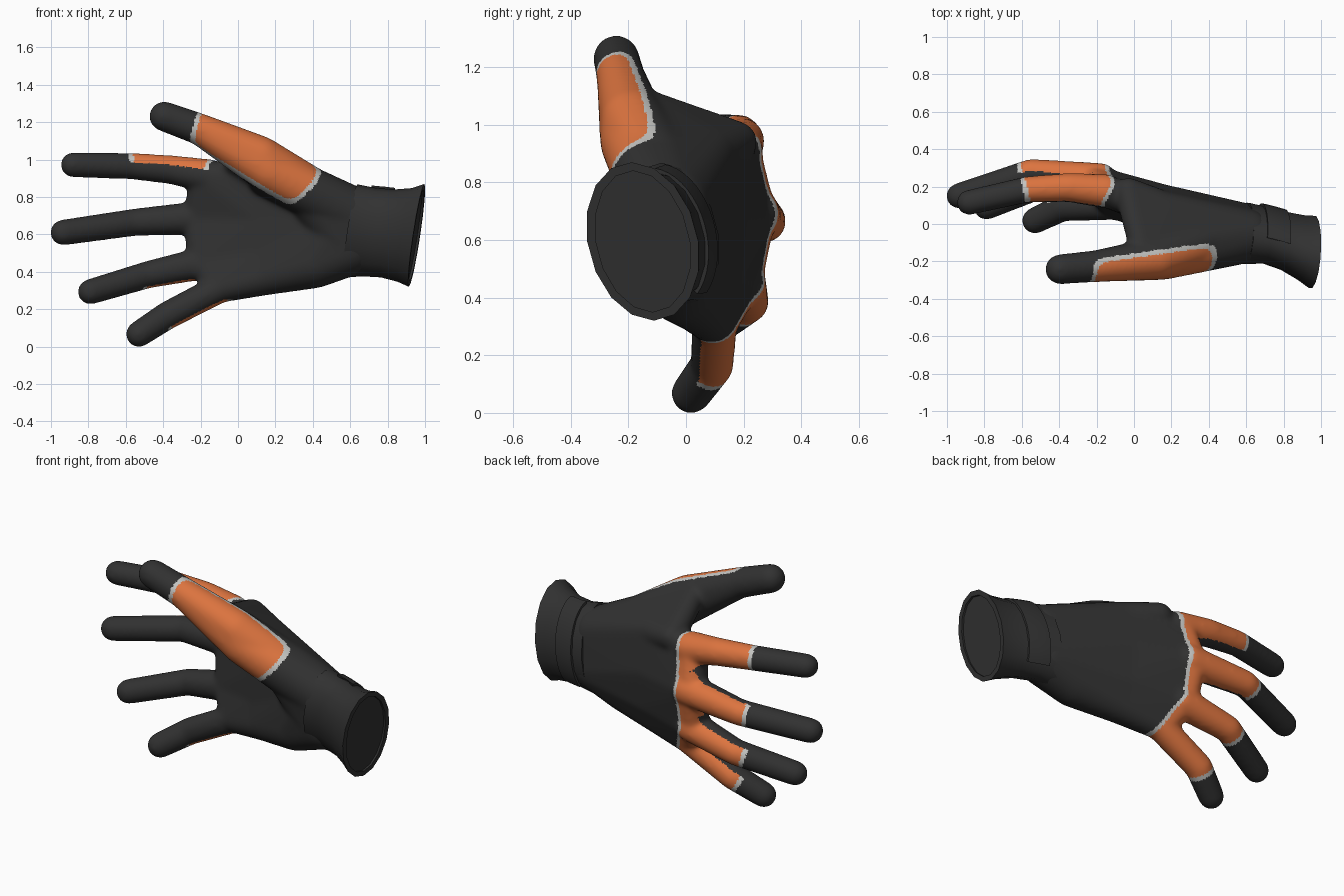
import bpy, bmesh, math
from mathutils import Vector, Matrix

cube = bpy.data.objects.get("Cube")
if cube:
    bpy.data.objects.remove(cube, do_unlink=True)


def material(name, r, g, b):
    m = bpy.data.materials.new(name)
    m.use_nodes = True
    m.diffuse_color = (r, g, b, 1)
    m.node_tree.nodes["Principled BSDF"].inputs["Base Color"].default_value = (r, g, b, 1)
    return m


DARK = material("charcoal fabric", 0.031, 0.031, 0.031)
ORANGE = material("orange padding", 0.72, 0.175, 0.05)
TRIM = material("pale grey trim", 0.55, 0.55, 0.53)


def make_object(name, bm, mats):
    me = bpy.data.meshes.new(name)
    bm.to_mesh(me)
    bm.free()
    ob = bpy.data.objects.new(name, me)
    bpy.context.collection.objects.link(ob)
    for m in mats:
        me.materials.append(m)
    return ob


def activate(ob):
    bpy.ops.object.select_all(action='DESELECT')
    ob.select_set(True)
    bpy.context.view_layer.objects.active = ob


def add_hull(target, balls):
    """Wrap a convex skin round a few balls (x, y, z, radius)."""
    bm = bmesh.new()
    for x, y, z, r in balls:
        bmesh.ops.create_icosphere(bm, subdivisions=3, radius=r + 0.004,
                                   matrix=Matrix.Translation((x, y, z)))
    points = [v.co.copy() for v in bm.verts]
    bm.clear()
    bmesh.ops.convex_hull(bm, input=[bm.verts.new(p) for p in points])
    inner = [v for v in bm.verts if not v.link_faces]
    bmesh.ops.delete(bm, geom=inner, context='VERTS')
    bmesh.ops.recalc_face_normals(bm, faces=bm.faces[:])
    tmp = bpy.data.meshes.new("hull")
    bm.to_mesh(tmp)
    bm.free()
    target.from_mesh(tmp)
    bpy.data.meshes.remove(tmp)


# Fingers: joints from knuckle to tip, padding direction, padding reach
# round the finger, padding end along the last bone
FINGERS = {
    "index": ([(-.15, .175, .91, .088), (-.35, .195, .945, .074), (-.57, .185, .965, .067),
               (-.882, .115, .972, .064)], (0, .6, .8), .022, 0),
    "middle": ([(-.18, .235, .69, .088), (-.55, .275, .665, .07), (-.935, .15, .61, .066)],
               (0, 1, -.15), 0, .08),
    "ring": ([(-.17, .19, .45, .085), (-.48, .215, .385, .07), (-.79, .09, .293, .065)],
             (0, .85, -.5), .003, .12),
    "little": ([(-.1, .1, .31, .075), (-.38, .09, .165, .072), (-.53, .018, .067, .067)],
               (0, .75, -.65), 0, .12),
}
THUMB = [(.38, -.09, .83, .13), (.12, -.185, 1.015, .108), (-.2, -.225, 1.16, .082),
         (-.395, -.242, 1.231, .077)]
THENAR = (.16, -.18, .94, .115)
WRIST = [(.6, -.063, .715, .143), (.6, -.037, .525, .143)]
# Palm rows from thumb side to little finger side
MIDDLE_ROW = [(.15, .08, .89, .095), (.14, .1, .68, .112), (.14, .085, .49, .108),
              (.15, .045, .375, .097)]
FRONT_ROW = [(-.18, .18, .91, .075), (-.215, .235, .69, .075), (-.19, .185, .45, .075),
             (-.1, .1, .31, .073)]
HEEL = (.41, -.02, .445, .13)

# Hand: fingers, thumb, palm and thumb web merged into one skin
bm = bmesh.new()
for chain in [f[0] for f in FINGERS.values()] + [THUMB]:
    for a, b in zip(chain, chain[1:]):
        add_hull(bm, [a, b])
for i in range(3):
    add_hull(bm, MIDDLE_ROW[i:i + 2] + FRONT_ROW[i:i + 2])
    add_hull(bm, MIDDLE_ROW[i:i + 2] + WRIST)
add_hull(bm, WRIST + [HEEL, MIDDLE_ROW[3]])
add_hull(bm, WRIST + [THUMB[0]])
add_hull(bm, [THUMB[0], THUMB[1], THENAR])
add_hull(bm, [THUMB[1], THUMB[2], THENAR])
add_hull(bm, [WRIST[0], THUMB[0], MIDDLE_ROW[0], THENAR])
add_hull(bm, [THUMB[0], MIDDLE_ROW[0], (.05, -.18, 1.075, .06), (-.03, .175, .94, .07)])
hand = make_object("glove_hand", bm, [DARK, ORANGE, TRIM])
activate(hand)
mod = hand.modifiers.new("merge", 'REMESH')
mod.mode = 'VOXEL'
mod.voxel_size = 0.01
mod = hand.modifiers.new("soften", 'SMOOTH')
mod.factor = 0.5
mod.iterations = 30
for name in [m.name for m in hand.modifiers]:
    bpy.ops.object.modifier_apply(modifier=name)


def offset_from_chain(p, chain):
    """Shortest vector from the joint line to p."""
    offsets = []
    for a, b in zip(chain, chain[1:]):
        a, b = Vector(a[:3]), Vector(b[:3])
        t = max(0, min(1, (p - a).dot(b - a) / (b - a).length_squared))
        offsets.append(p - a.lerp(b, t))
    return min(offsets, key=lambda d: d.length)


def soft_min(values, k=45):
    return -math.log(sum(math.exp(-k * max(-1, v)) for v in values)) / k


def paint(p):
    """0 fabric, 1 padding, 2 trim."""
    width = 0.024
    # thumb pad, a rounded patch
    s = .012 + soft_min(((p.z - 1.075 + .6 * (p.x + .2)) / 1.17,
                         (p.z - .785 - .94 * (p.x - .28)) / 1.37,
                         .415 - p.x,
                         p.x + .21 - .3 * (p.z - 1.16),
                         min(-.193 + .14 * p.x, -.143) - p.y))
    if s > -width:
        return 1 if s > 0 else 2
    # finger backs
    d, (chain, aim, reach, along) = min(
        ((offset_from_chain(p, f[0]), f) for f in FINGERS.values()), key=lambda k: k[0].length)
    if d.dot(Vector(aim)) < -reach or p.y < -.05:
        return 0
    a, b = Vector(chain[-2][:3]), Vector(chain[-1][:3])
    end = along * (b - a).length - (p - a).dot((b - a).normalized())
    start = (-.155 + .5 * max(0, .45 - p.z)
             + max(0, p.z - .75) * (.12 + 2.5 * min(0, p.y - .2)))
    s = min(start - p.x, end)
    return 1 if s > 0 else 2 if s > -width else 0


for f in hand.data.polygons:
    f.material_index = paint(f.center)

# Cuff: slanted oval rings (x, y, z, half width, half height)
RINGS = [(.6, -.05, .618, .163, .25), (.7, -.06, .612, .15, .236), (.8, -.09, .605, .155, .235),
         (.89, -.125, .597, .172, .25), (.955, -.15, .595, .193, .275)]


def ring_point(ring, angle, grow=0):
    x, y, z, ry, rz = ring
    dz = (rz + grow) * math.sin(angle)
    dy = (ry + grow) * math.cos(angle) - .14 * dz
    return (x + .165 * dz + .1 * dy, y + dy, z + dz)


def loft(bm, rows, closed):
    n = len(rows[0])
    rows = [[bm.verts.new(p) for p in row] for row in rows]
    for a, b in zip(rows, rows[1:]):
        for i in range(n if closed else n - 1):
            j = (i + 1) % n
            bm.faces.new((a[i], a[j], b[j], b[i]))
    return rows


SIDES = 16
angles = [math.tau * i / SIDES for i in range(SIDES)]
bm = bmesh.new()
rows = [[ring_point(r, a) for a in angles] for r in RINGS]
lip = RINGS[-1]
sunk = (lip[0] - .012,) + lip[1:]
rows += [[ring_point(r, a, -.03) for a in angles] for r in (lip, sunk)]
rows = loft(bm, rows, True)
bm.faces.new(rows[-1])
bm.faces.new(rows[0])
bmesh.ops.recalc_face_normals(bm, faces=bm.faces[:])
cuff = make_object("wrist_cuff", bm, [DARK])

# Strap: raised band across the back of the cuff
bm = bmesh.new()
arc = [math.radians(-52 + 8 * i) for i in range(18)]
mid = [(a + b) / 2 for a, b in zip(RINGS[1], RINGS[2])]
first = [a + (b - a) * .75 for a, b in zip(RINGS[0], RINGS[1])]
loft(bm, [[ring_point(r, a, g) for a in arc]
          for r, g in ((first, -.005), (first, .011), (RINGS[1], .012), (mid, .012),
                       (RINGS[2], .01), (RINGS[2], -.008))], False)
bmesh.ops.holes_fill(bm, edges=bm.edges[:], sides=0)
bmesh.ops.recalc_face_normals(bm, faces=bm.faces[:])
strap = make_object("wrist_strap", bm, [DARK])

for ob, limit in ((hand, 60), (cuff, 35), (strap, 35)):
    activate(ob)
    bpy.ops.object.shade_smooth_by_angle(angle=math.radians(limit))
